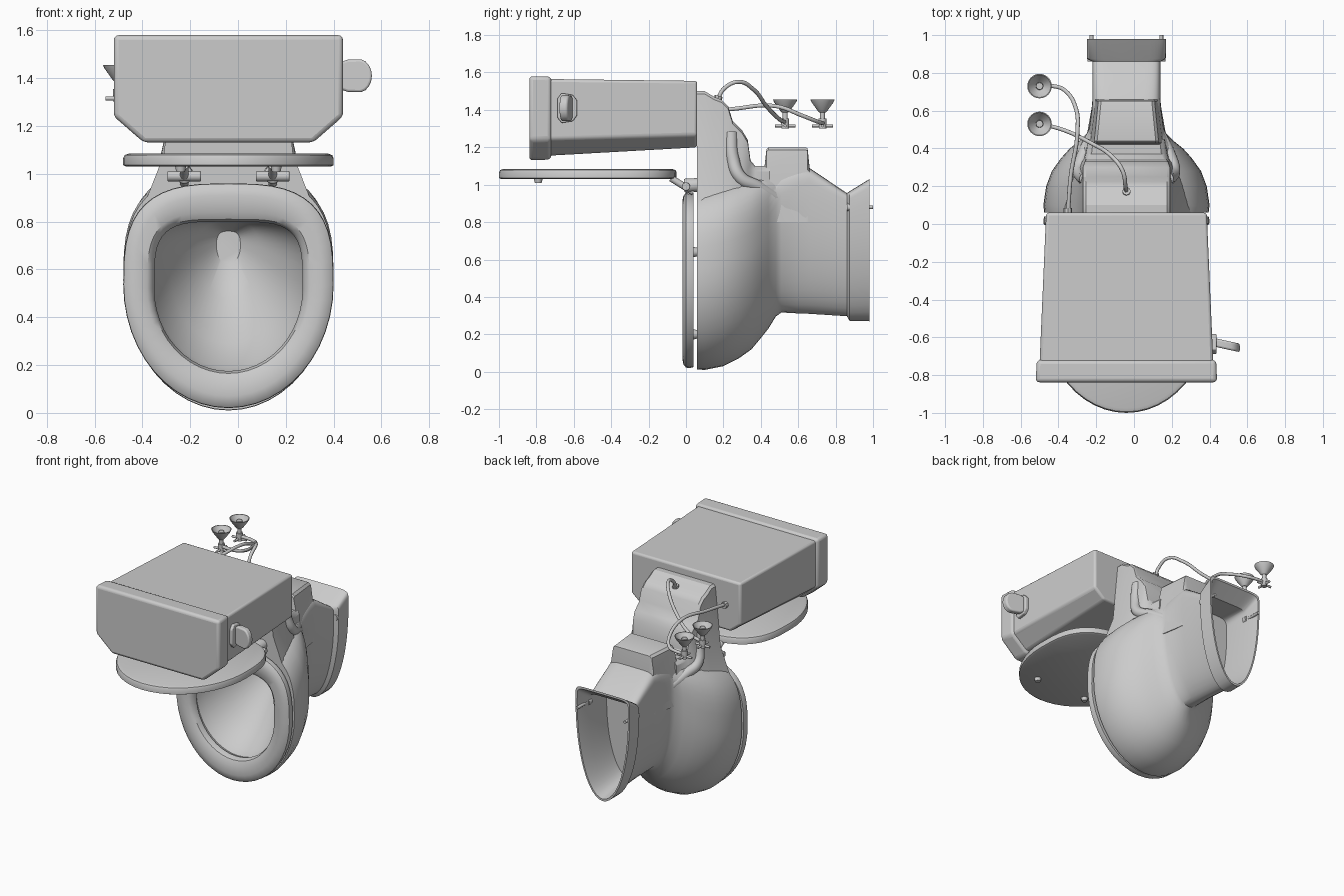
import bpy, bmesh, math
from mathutils import Vector, Matrix

if "Cube" in bpy.data.objects:
    bpy.data.objects.remove(bpy.data.objects["Cube"])

CX = -0.04   # mirror plane of the fixture
N = 48


def finish(bm, name, bevel=0, angle=35):
    bmesh.ops.recalc_face_normals(bm, faces=bm.faces)
    me = bpy.data.meshes.new(name)
    bm.to_mesh(me)
    bm.free()
    ob = bpy.data.objects.new(name, me)
    bpy.context.collection.objects.link(ob)
    bpy.ops.object.select_all(action='DESELECT')
    ob.select_set(True)
    bpy.context.view_layer.objects.active = ob
    if bevel:
        m = ob.modifiers.new("bevel", 'BEVEL')
        m.width, m.segments, m.limit_method = bevel, 3, 'ANGLE'
    bpy.ops.object.shade_smooth_by_angle(angle=math.radians(angle))
    return ob


def loft(name, rings, closed=False, bevel=0, angle=35):
    """Skin a list of equal-length point rings; caps the ends unless closed."""
    bm = bmesh.new()
    vs = [[bm.verts.new(p) for p in r] for r in rings]
    n = len(rings[0])
    pairs = list(zip(vs, vs[1:])) + ([(vs[-1], vs[0])] if closed else [])
    for a, b in pairs:
        for i in range(n):
            j = (i + 1) % n
            bm.faces.new((a[i], a[j], b[j], b[i]))
    if not closed:
        bm.faces.new(vs[0])
        bm.faces.new(vs[-1])
    return finish(bm, name, bevel, angle)


def egg(y, z0, z1, hw, f=0.55, ntop=3, nbot=2):
    """Egg outline in the xz plane, widest at fraction f of its height."""
    zc, pts = z0 + f * (z1 - z0), []
    for i in range(N):
        t = 2 * math.pi * i / N
        c, s = math.cos(t), math.sin(t)
        n, h = (ntop, z1 - zc) if s >= 0 else (nbot, zc - z0)
        pts.append(Vector((CX + hw * math.copysign(abs(c) ** (2 / n), c), y,
                           zc + h * math.copysign(abs(s) ** (2 / n), s))))
    return pts


def cylinder(name, a, b, r1, r2=None, seg=16, bevel=0):
    a, b = Vector(a), Vector(b)
    bm = bmesh.new()
    rot = (b - a).to_track_quat('Z', 'Y').to_matrix().to_4x4()
    bmesh.ops.create_cone(bm, cap_ends=True, segments=seg, radius1=r1,
                          radius2=r1 if r2 is None else r2, depth=(b - a).length,
                          matrix=Matrix.Translation((a + b) / 2) @ rot)
    return finish(bm, name, bevel)


def lathe(name, profile, x, y, seg=24):
    return loft(name, [[(x + r * math.cos(2 * math.pi * i / seg),
                         y + r * math.sin(2 * math.pi * i / seg), z)
                        for i in range(seg)] for r, z in profile])


def pipe(name, pts, r):
    cu = bpy.data.curves.new(name, 'CURVE')
    cu.dimensions = '3D'
    cu.bevel_depth, cu.bevel_resolution, cu.use_fill_caps = r, 3, True
    sp = cu.splines.new('BEZIER')
    sp.bezier_points.add(len(pts) - 1)
    for bp, p in zip(sp.bezier_points, pts):
        bp.co = p
        bp.handle_left_type = bp.handle_right_type = 'AUTO'
    ob = bpy.data.objects.new(name, cu)
    bpy.context.collection.objects.link(ob)
    bpy.ops.object.select_all(action='DESELECT')
    ob.select_set(True)
    bpy.context.view_layer.objects.active = ob
    bpy.ops.object.convert(target='MESH')


# Bowl, pedestal and hollow foot: one skin from drain, over the rim, to the foot
loft("bowl_and_pedestal", [egg(*a) for a in [
    (.50, .62, .76, .05), (.42, .48, .80, .13), (.25, .29, .82, .24), (.12, .19, .83, .31),
    (.06, .17, .83, .325), (.06, .012, .99, .435), (.10, .01, 1.0, .44), (.20, .03, 1.02, .425),
    (.28, .07, 1.04, .395), (.35, .12, 1.06, .345), (.40, .18, 1.08, .30, .57),
    (.44, .23, 1.09, .25, .6), (.48, .295, 1.1, .21, .65), (.51, .317, 1.1, .198, .7, 4),
    (.60, .312, 1.1, .185, .75, 5), (.66, .31, 1.09, .18, .8, 6), (.86, .297, .955, .18, .85, 7),
    (.875, .272, .965, .208, .85, 8), (.98, .27, 1.03, .21, .85, 8), (.98, .285, 1.015, .197, .85, 8),
    (.88, .305, .945, .172, .85, 7), (.70, .33, .95, .165, .8, 6)]])


def arch(y, zt, wt, wm, wb, zb=.8):
    """Flared cross-section used for the neck and trap housing."""
    zm = min(1.08, zt - .03)
    half = [(wb, zb), (wm, zm), (wt, zt - .015), (wt - .015, zt)]
    return [(CX + x, y, z) for x, z in half] + [(CX - x, y, z) for x, z in reversed(half)]


# Neck carrying the tank
loft("tank_neck", [arch(*a) for a in [
    (.06, 1.5, .23, .27, .38), (.10, 1.5, .23, .27, .37), (.15, 1.47, .23, .265, .36),
    (.19, 1.455, .23, .26, .35), (.225, 1.42, .23, .255, .34), (.25, 1.34, .23, .25, .33),
    (.30, 1.29, .23, .245, .30), (.33, 1.24, .22, .23, .27), (.345, 1.13, .21, .22, .25),
    (.37, 1.10, .20, .215, .24), (.45, 1.10, .19, .20, .21)]], angle=30)

# Trap housing behind the neck
loft("trap_housing", [arch(*a) for a in [
    (.42, 1.10, .175, .20, .23), (.43, 1.19, .17, .19, .22), (.44, 1.2, .17, .19, .215),
    (.64, 1.2, .15, .165, .18), (.65, 1.195, .15, .165, .18), (.66, 1.10, .15, .165, .175)]])

# Moulded trapway ridge on both sides
for s, side in ((-1, "left"), (1, "right")):
    pipe(f"trapway_ridge_{side}", [(CX + s * x, y, z) for x, y, z in [
        (.215, .24, 1.28), (.235, .25, 1.14), (.25, .29, 1.04), (.22, .38, .99),
        (.17, .48, .93)]], .035)

# Seat ring
loft("seat", [egg(*a) for a in [
    (.04, .025, .955, .435), (.02, .02, .96, .44), (.0, .022, .958, .438), (-.014, .04, .94, .42),
    (-.02, .07, .91, .39), (-.016, .13, .84, .34, .55, 3.5), (.0, .165, .81, .32, .55, 4),
    (.03, .175, .80, .31, .55, 4), (.04, .175, .80, .31, .55, 4)]], closed=True)

# Seat cover, swung open to stand square to the seat
cover = []
for z, k in ((1.03, .012), (1.036, 0), (1.065, 0), (1.078, .006), (1.085, .025)):
    cover.append([(p.x, p.z, z) for p in egg(0, -1 + k, -.05 - k, .44 - k)])
loft("seat_cover", cover)

for s, side in ((-1, "left"), (1, "right")):
    hx = CX + s * .185
    # Hinge: barrel, arm to the cover, and mounting post
    cylinder(f"hinge_barrel_{side}", (hx - .07, .0, .99), (hx + .07, .0, .99), .022, bevel=.005)
    cylinder(f"hinge_arm_{side}", (hx, -.08, 1.035), (hx, .04, .96), .018)
    cylinder(f"hinge_post_{side}", (hx, -.01, .995), (hx, .08, 1.0), .038, seg=12, bevel=.008)
    # Rubber buffers under seat and cover
    for z, x in ((.64, .37), (.20, .26)):
        cylinder(f"seat_buffer_{side}", (CX + s * x, .03, z), (CX + s * x, .062, z), .03, .022)
    cylinder(f"cover_buffer_{side}", (CX + s * .2, -.79, 1.04), (CX + s * .2, -.79, 1.008), .025, .018)
    # Floor bolts in the foot
    cylinder(f"floor_bolt_{side}", (CX + s * .185, .86, .88), (CX + s * .185, 1.0, .88), .01)
    cylinder(f"bolt_cap_{side}", (CX + s * .185, .86, .88), (CX + s * .185, .89, .88), .022)


def tank_ring(y, hw, z0, zc, z1, cut):
    """Box outline with two chamfered lower corners."""
    half = [(hw - cut, z0), (hw, zc), (hw, z1)]
    return [(CX + x, y, z) for x, z in half] + [(CX - x, y, z) for x, z in reversed(half)]


# Tank and its lid
loft("tank", [tank_ring(.06, .425, 1.2, 1.265, 1.555, .08),
              tank_ring(-.74, .46, 1.155, 1.245, 1.565, .11)], bevel=.015)
loft("tank_lid", [tank_ring(-.72, .475, 1.135, 1.24, 1.578, .125),
                  tank_ring(-.838, .48, 1.13, 1.24, 1.58, .125)], bevel=.02)

# Flush lever: escutcheon plate and rounded paddle
plate = [(-.688, 1.36), (-.665, 1.33), (-.605, 1.34), (-.582, 1.37),
         (-.582, 1.45), (-.605, 1.48), (-.665, 1.49), (-.688, 1.46)]
loft("lever_plate", [[(x, y, z) for y, z in plate] for x in (.40, .437)], bevel=.006)
outline = [(.425, 1.355), (.46, 1.342)] + [
    (.505 + .055 * math.cos(math.radians(a)), 1.41 + .07 * math.sin(math.radians(a)))
    for a in range(-80, 81, 20)] + [(.46, 1.478), (.425, 1.465)]
loft("lever_paddle", [[(x, dy - (x - .43) * .22, z) for x, z in outline]
                      for dy in (-.65, -.605)], bevel=.01)

# Supply pipes
pipe("supply_pipe_outer", [(-.35, .05, 1.38), (-.335, .25, 1.405), (-.30, .48, 1.42),
                           (-.31, .62, 1.37), (-.37, .71, 1.335), (-.43, .73, 1.33), (-.5, .73, 1.33)], .011)
pipe("supply_pipe_centre", [(-.04, .165, 1.44), (-.045, .20, 1.51), (-.06, .28, 1.55), (-.12, .36, 1.51),
                            (-.23, .43, 1.42), (-.38, .50, 1.35), (-.5, .53, 1.335)], .011)
cylinder("pipe_nut_outer", (-.35, .05, 1.38), (-.35, .085, 1.38), .022, seg=8)
cylinder("pipe_nut_centre", (-.04, .165, 1.44), (-.04, .175, 1.475), .022, seg=8)

# Shut-off valves: flared cup, stem and cross handle
for y, label in ((.53, "front"), (.73, "rear")):
    lathe(f"valve_cup_{label}", [(.016, 1.385), (.026, 1.395), (.058, 1.44), (.065, 1.455),
                                 (.06, 1.455), (.052, 1.44), (.02, 1.405), (.018, 1.44)], -.5, y)
    cylinder(f"valve_stem_{label}", (-.5, y, 1.31), (-.5, y, 1.395), .014)
    cylinder(f"valve_body_{label}", (-.5, y, 1.325), (-.5, y, 1.355), .022, seg=12)
    for dx, dy in ((.055, 0), (0, .055)):
        cylinder(f"valve_handle_{label}", (-.5 - dx, y - dy, 1.315), (-.5 + dx, y + dy, 1.315), .008)
    cylinder(f"handle_hub_{label}", (-.5, y, 1.30), (-.5, y, 1.33), .02, seg=12)
